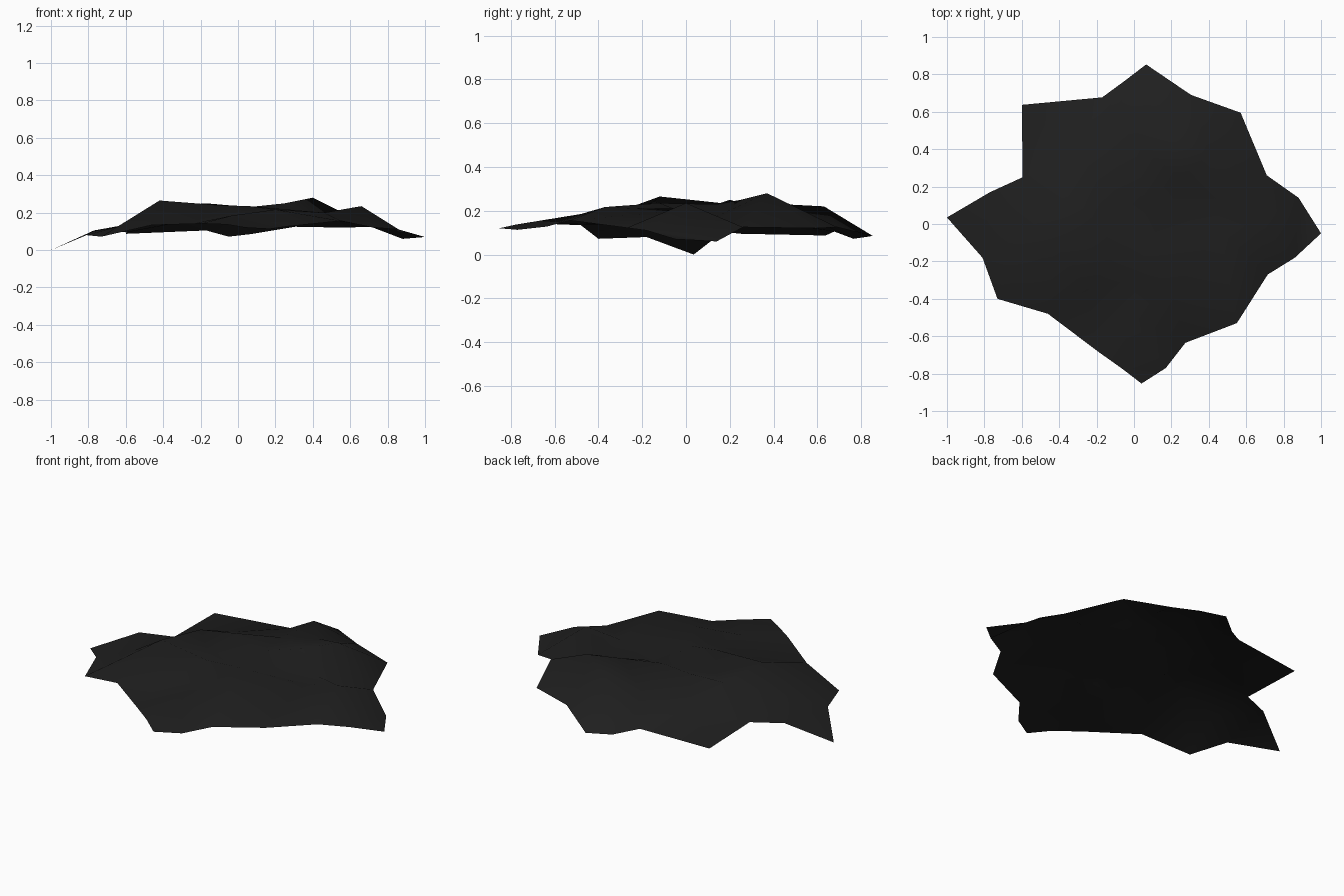
import bpy
from mathutils import Vector
from mathutils.geometry import delaunay_2d_cdt

# ragged rim of the sheet, clockwise from the left tip (x, y, z)
rim = [(-1, .035, 0), (-.77, .17, .105), (-.595, .25, .095), (-.60, .637, .087),
       (-.17, .677, .105), (-.05, .765, .072), (.065, .853, .085), (.305, .69, .125),
       (.57, .595, .12), (.71, .26, .125), (.88, .14, .06), (1, -.05, .07),
       (.86, -.18, .11), (.715, -.27, .122), (.55, -.53, .156), (.275, -.635, .128),
       (.17, -.77, .113), (.04, -.853, .12), (-.06, -.776, .137), (-.195, -.68, .142),
       (-.46, -.48, .134), (-.73, -.40, .072), (-.81, -.18, .08)]

# raised peaks and ridges
ridges = [(-.42, -.12, .265), (.40, .37, .28), (.06, .63, .22), (.66, 0, .235),
          (-.17, .20, .25), (-.36, .16, .235), (-.10, -.15, .24), (.06, -.12, .235),
          (.25, .25, .25), (.06, .14, .23), (.46, -.03, .20), (.22, .44, .23),
          (-.03, -.48, .185), (.20, -.37, .217), (-.63, -.08, .13)]
# hollows between them
dips = [(-.20, .02, .19), (.18, .05, .18), (.43, .14, .175), (-.30, .39, .15),
        (0, .42, .185), (-.08, .60, .15), (-.25, -.35, .14), (.03, -.29, .19)]

# triangulate the plan, keeping only what lies inside the rim
pts = rim + ridges + dips
n = len(rim)
outline = list(range(n))[::-1]
a, b, c, d, e, f, g, h, i, j, k, l = range(n, n + 12)
creases = [(a, f), (f, e), (a, g), (g, h), (b, i), (i, j), (d, k), (8, b)]
co, _, faces, orig, _, _ = delaunay_2d_cdt(
    [Vector(p[:2]) for p in pts], creases, [outline], 1, 1e-5)
verts = [(v.x, v.y, pts[o[0]][2]) for v, o in zip(co, orig)]

mesh = bpy.data.meshes.new("crumpled_sheet")
mesh.from_pydata(verts, [], faces)
mesh.update()
if sum(p.normal.z for p in mesh.polygons) < 0:
    mesh.flip_normals()
sheet = bpy.data.objects.new("crumpled_sheet", mesh)
bpy.context.collection.objects.link(sheet)
for p in mesh.polygons:
    p.use_smooth = True

# one near-black colour
mat = bpy.data.materials.new("charcoal_black")
mat.diffuse_color = (.0135, .0135, .0135, 1)
mesh.materials.append(mat)
